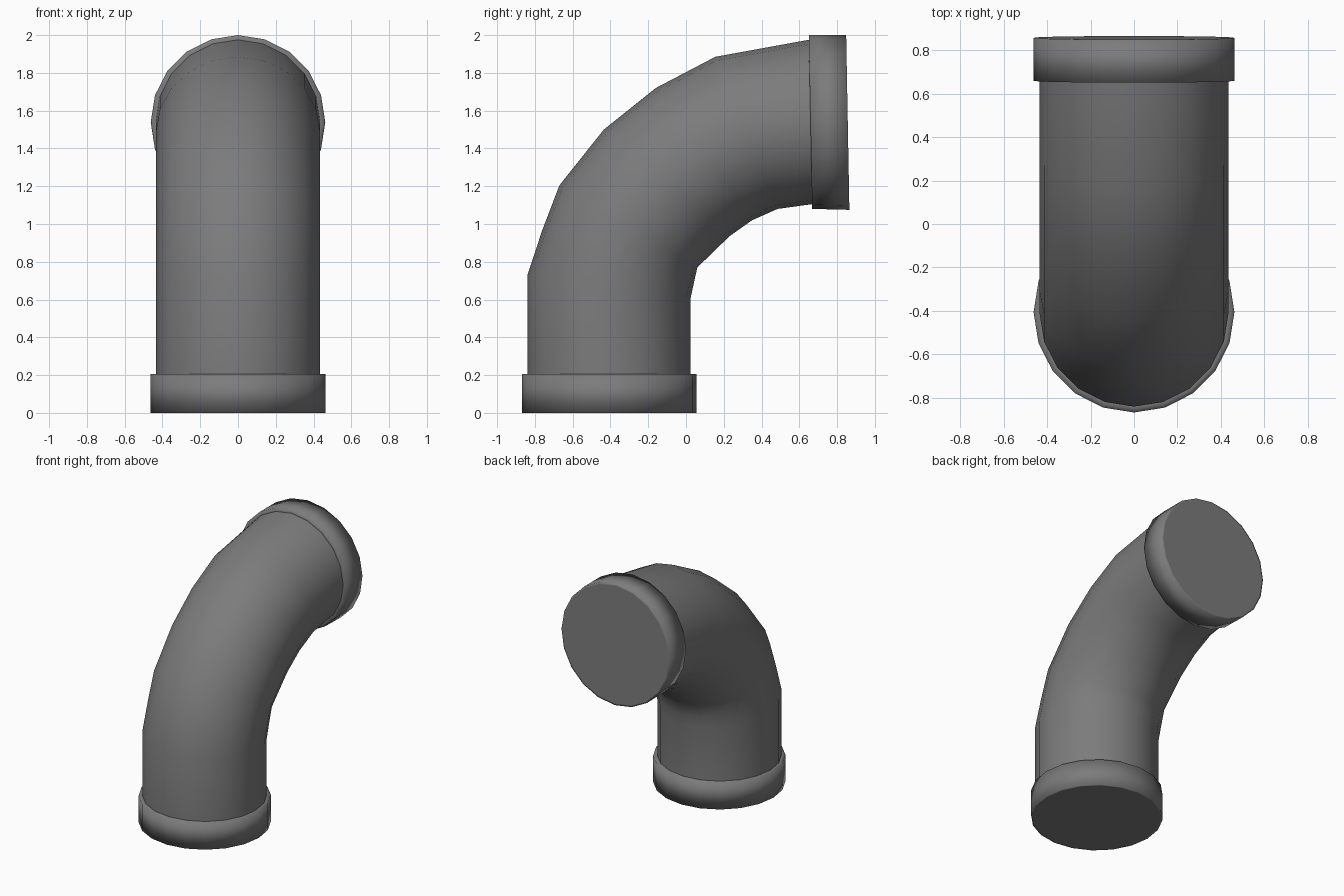
import bpy, bmesh, math

if "Cube" in bpy.data.objects:
    bpy.data.objects.remove(bpy.data.objects["Cube"])

SIDES = 20

# Dark grey plastic
grey = bpy.data.materials.new("dark_grey")
grey.diffuse_color = (0.2, 0.2, 0.2, 1.0)
grey.use_nodes = True
grey.node_tree.nodes["Principled BSDF"].inputs["Base Color"].default_value = grey.diffuse_color


def ring(outer, inner, rx):
    """Elliptical ring spanning two (y, z) points of the side profile."""
    cy, cz = (outer[0] + inner[0]) / 2, (outer[1] + inner[1]) / 2
    hy, hz = (outer[0] - inner[0]) / 2, (outer[1] - inner[1]) / 2
    pts = []
    for i in range(SIDES):
        a = 2 * math.pi * i / SIDES
        c, s = math.cos(a), math.sin(a)
        pts.append((rx * s, cy + hy * c, cz + hz * c))
    return pts


def shrink(points, f):
    """Scale a ring about its centre."""
    c = [sum(p[k] for p in points) / len(points) for k in range(3)]
    return [tuple(c[k] + (p[k] - c[k]) * f for k in range(3)) for p in points]


def loft(name, rings, cap_end=False):
    """Skin consecutive rings into one smooth tube, with a flat cap if asked."""
    bm = bmesh.new()
    loops = [[bm.verts.new(p) for p in r] for r in rings]
    for a, b in zip(loops, loops[1:]):
        for i in range(SIDES):
            j = (i + 1) % SIDES
            bm.faces.new((a[i], a[j], b[j], b[i])).smooth = True
    if cap_end:
        bm.faces.new(loops[-1]).smooth = False
    bmesh.ops.recalc_face_normals(bm, faces=bm.faces)
    mesh = bpy.data.meshes.new(name)
    bm.to_mesh(mesh)
    bm.free()
    mesh.materials.append(grey)
    obj = bpy.data.objects.new(name, mesh)
    bpy.context.collection.objects.link(obj)
    return obj


R_PIPE, R_COLLAR = 0.435, 0.462

# Bent pipe: (outer, inner) side-profile points of each ring
base = ((-0.84, 0.205), (0.025, 0.205))
tip = ((0.65, 1.975), (0.668, 1.105))
bend = [
    base,
    ((-0.84, 0.73), (0.025, 0.61)),
    ((-0.76, 0.97), (0.042, 0.69)),
    ((-0.67, 1.205), (0.06, 0.77)),
    ((-0.435, 1.50), (0.23, 0.935)),
    ((-0.16, 1.72), (0.35, 1.02)),
    ((0.155, 1.885), (0.485, 1.08)),
    tip,
]
loft("bent_pipe", [ring(o, i, R_PIPE) for o, i in bend])


def collar(name, seat, near, far):
    """Shoulder, outer band, softened rim and closed end."""
    end = ring(*far, R_COLLAR)
    loft(name, [ring(*seat, R_PIPE), ring(*near, R_COLLAR), end,
                shrink(end, 0.97)], cap_end=True)


collar("bottom_collar", base,
       ((-0.867, 0.205), (0.056, 0.205)), ((-0.867, 0.0), (0.056, 0.0)))
collar("upper_collar", tip,
       ((0.65, 2.0), (0.668, 1.08)), ((0.848, 2.0), (0.865, 1.075)))
